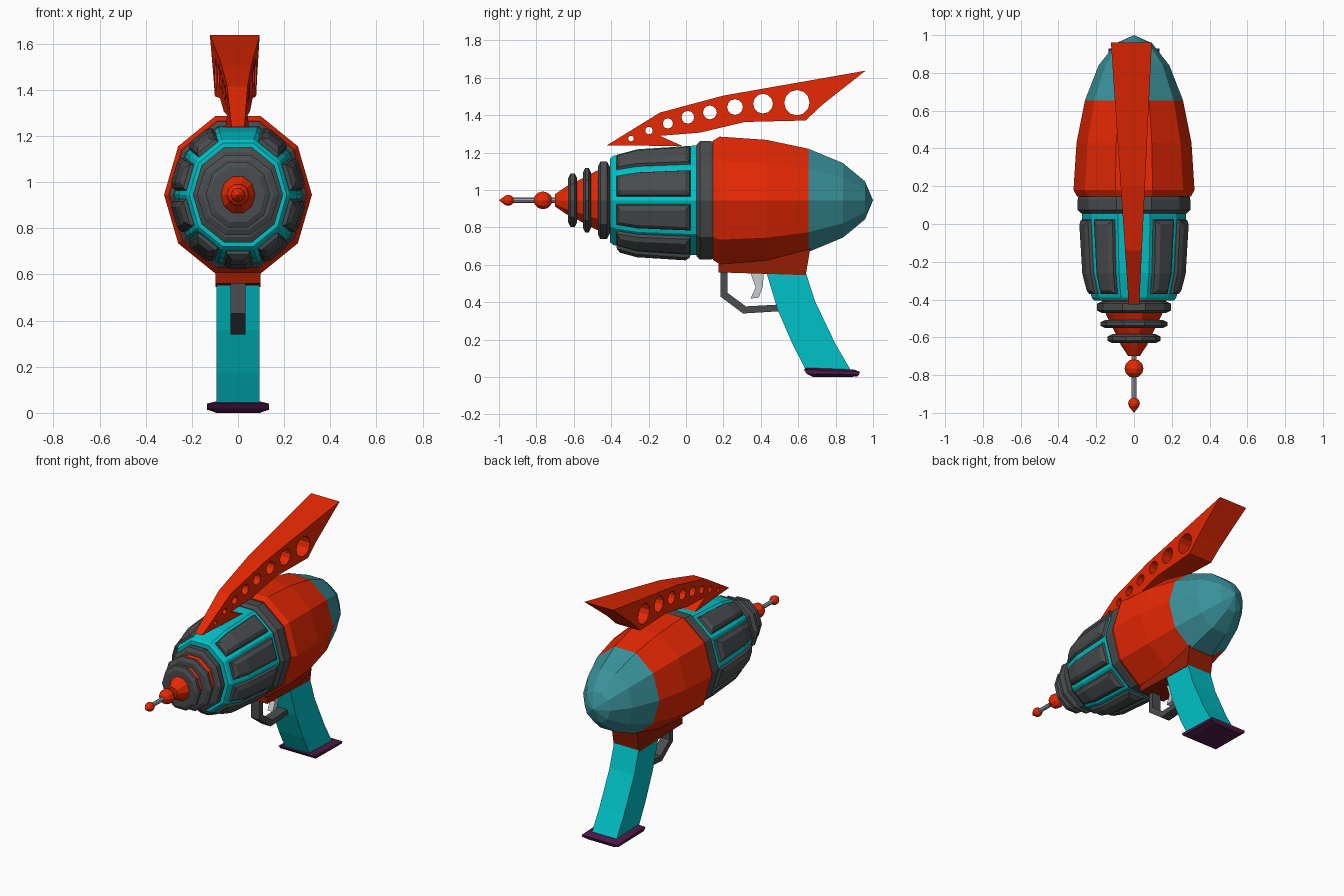
import bpy, bmesh, math

if "Cube" in bpy.data.objects:
    bpy.data.objects.remove(bpy.data.objects["Cube"])

AXIS_Z = 0.945   # height of the barrel axis
SQUASH = 0.895   # the hull is a little narrower than tall


def material(name, rgb):
    m = bpy.data.materials.new(name)
    m.diffuse_color = (*rgb, 1)
    m.use_nodes = True
    m.node_tree.nodes["Principled BSDF"].inputs["Base Color"].default_value = m.diffuse_color
    return m


RED = material("red", (0.80, 0.021, 0.001))
DARK_RED = material("dark red", (0.30, 0.012, 0.001))
TEAL = material("teal", (0.0, 0.54, 0.57))
GLASS = material("dusty teal", (0.042, 0.29, 0.33))
CHARCOAL = material("charcoal", (0.068, 0.072, 0.075))
PURPLE = material("dark purple", (0.075, 0.010, 0.065))
STEEL = material("steel", (0.34, 0.37, 0.39))
SILVER = material("silver", (0.58, 0.61, 0.63))


def finish(name, bm, mats):
    bmesh.ops.recalc_face_normals(bm, faces=bm.faces[:])
    me = bpy.data.meshes.new(name)
    bm.to_mesh(me)
    bm.free()
    for m in mats:
        me.materials.append(m)
    ob = bpy.data.objects.new(name, me)
    bpy.context.collection.objects.link(ob)
    return ob


def lathe_bm(profile, sides=10, squash=SQUASH):
    """Revolve (y, radius) points around the barrel axis."""
    bm = bmesh.new()
    rings = []
    for y, r in profile:
        if r < 1e-4:
            rings.append([bm.verts.new((0, y, AXIS_Z))])
            continue
        rings.append([bm.verts.new((squash * r * math.cos(math.tau * i / sides), y,
                                    AXIS_Z + r * math.sin(math.tau * i / sides)))
                      for i in range(sides)])
    strips = [[] for _ in range(sides)]
    for a, b in zip(rings, rings[1:]):
        for i in range(sides):
            j = (i + 1) % sides
            if len(a) == 1:
                vs = (a[0], b[i], b[j])
            elif len(b) == 1:
                vs = (a[i], a[j], b[0])
            else:
                vs = (a[i], a[j], b[j], b[i])
            strips[i].append(bm.faces.new(vs))
    for ring in (rings[0], rings[-1]):
        if len(ring) > 1:
            bm.faces.new(ring)
    bmesh.ops.recalc_face_normals(bm, faces=bm.faces[:])
    bm.normal_update()
    return bm, strips


def lathe(name, profile, mat, sides=10, squash=SQUASH):
    return finish(name, lathe_bm(profile, sides, squash)[0], [mat])


def slab(name, outline, half, mat):
    """Extrude a (y, z) outline to both sides of x = 0."""
    bm = bmesh.new()
    left, right = ([bm.verts.new((x, y, z)) for y, z in outline] for x in (-half, half))
    bm.faces.new(left)
    bm.faces.new(right)
    n = len(outline)
    for i in range(n):
        j = (i + 1) % n
        bm.faces.new((left[i], left[j], right[j], right[i]))
    return finish(name, bm, [mat])


# Rear hull with tinted tail cone
bm, _ = lathe_bm([(0.145, 0.336), (0.18, 0.358), (0.43, 0.34), (0.655, 0.29),
                  (0.84, 0.209), (0.957, 0.107), (1.0, 0)])
for f in bm.faces:
    f.material_index = int(f.calc_center_median().y > 0.66)
finish("rear_hull", bm, [RED, GLASS])

# Collar between the hull and the barrel
lathe("collar", [(0.055, 0.312), (0.075, 0.333), (0.13, 0.333), (0.16, 0.325)], CHARCOAL)

# Barrel with raised dark panels on every side except the top
bm, strips = lathe_bm([(-0.405, 0.236), (-0.39, 0.25), (-0.26, 0.287), (0.045, 0.308), (0.06, 0.308)])
for i, strip in enumerate(strips):
    if i == 2:
        continue
    panel = strip[1:3]
    bmesh.ops.inset_region(bm, faces=panel, thickness=0.02, use_even_offset=True)
    for thick, depth in ((0.005, 0.016), (0.022, 0.015)):
        rim = bmesh.ops.inset_region(bm, faces=panel, thickness=thick, depth=depth,
                                     use_even_offset=True)["faces"]
        for f in rim + panel:
            f.material_index = 1
finish("barrel", bm, [TEAL, CHARCOAL])

# Stepped nose cone and its cooling rings
lathe("nose_cone", [(-0.70, 0.035), (-0.685, 0.045), (-0.64, 0.078), (-0.57, 0.115),
                    (-0.48, 0.165), (-0.39, 0.195)], RED)
for k, (y0, y1, r, sq) in enumerate([(-0.47, -0.41, 0.217, 0.9), (-0.55, -0.508, 0.182, 0.98),
                                     (-0.63, -0.583, 0.15, 0.93)]):
    lathe(f"cooling_ring_{k + 1}", [(y0, r - 0.025), (y0 + 0.012, r), (y1 - 0.012, r),
                                    (y1, r - 0.025)], CHARCOAL, squash=sq)

# Antenna rod, ball and pointed tip
lathe("antenna_rod", [(-0.95, 0.014), (-0.69, 0.014)], STEEL, 8, 1)


def arc(y, r, n=6):
    return [(y - r * math.cos(math.pi * i / n), r * math.sin(math.pi * i / n)) for i in range(n + 1)]


lathe("antenna_ball", arc(-0.765, 0.05), RED, 10, 1)
lathe("antenna_tip", [(-1.0, 0), (-0.985, 0.012)] + arc(-0.95, 0.031)[2:], RED, 10, 1)

# Top fin: filled outline with round holes, tapered towards the front
fin_outline = [(-0.425, 1.238), (-0.14, 1.414), (0.2, 1.505), (0.96, 1.638), (0.73, 1.457),
               (0.64, 1.372), (0.315, 1.364), (0.075, 1.307), (-0.14, 1.29), (-0.02, 1.236)]
holes = [(-0.294, 1.275, 0.015), (-0.198, 1.318, 0.02), (-0.097, 1.356, 0.027), (0.01, 1.389, 0.034),
         (0.128, 1.415, 0.037), (0.262, 1.444, 0.042), (0.412, 1.462, 0.053), (0.593, 1.467, 0.068)]
loops = [fin_outline] + [[(y + r * math.cos(math.tau * i / 12), z + r * math.sin(math.tau * i / 12))
                          for i in range(12)] for y, z, r in holes]
cu = bpy.data.curves.new("fin_curve", "CURVE")
cu.dimensions = "2D"
cu.fill_mode = "BOTH"
cu.extrude = 1.0
for pts in loops:
    sp = cu.splines.new("POLY")
    sp.points.add(len(pts) - 1)
    for p, (y, z) in zip(sp.points, pts):
        p.co = (y, z, 0, 1)
    sp.use_cyclic_u = True
tmp = bpy.data.objects.new("fin_curve", cu)
bpy.context.collection.objects.link(tmp)
bpy.context.view_layer.update()
bm = bmesh.new()
bm.from_mesh(tmp.to_mesh())
tmp.to_mesh_clear()
bpy.data.objects.remove(tmp)
bmesh.ops.remove_doubles(bm, verts=bm.verts[:], dist=1e-5)
for v in bm.verts:
    y, z, side = v.co
    t = (y + 0.425) / 1.385
    v.co = (side * (0.028 + 0.080 * t) - 0.014 * t, y, z)
for f in bm.faces:
    f.material_index = 0
    f.smooth = False
finish("top_fin", bm, [RED])

# Grip mount, grip, guard and trigger
slab("grip_mount", [(0.175, 0.56), (0.64, 0.545), (0.665, 0.69), (0.175, 0.69)], 0.097, DARK_RED)
slab("grip", [(0.43, 0.56), (0.64, 0.56), (0.69, 0.405), (0.80, 0.175), (0.885, 0.03),
              (0.645, 0.03), (0.57, 0.175), (0.49, 0.36)], 0.093, TEAL)
slab("trigger_guard", [(0.185, 0.58), (0.185, 0.43), (0.305, 0.34), (0.50, 0.352), (0.50, 0.388),
                       (0.32, 0.378), (0.223, 0.45), (0.223, 0.58)], 0.033, CHARCOAL)
slab("trigger", [(0.34, 0.57), (0.415, 0.57), (0.412, 0.49), (0.39, 0.425), (0.345, 0.42),
                 (0.372, 0.48)], 0.02, SILVER)

# Grip base plate with chamfered rims: (half width, front y, back y, front z, back z)
bm = bmesh.new()
levels = [(0.095, 0.68, 0.915, 0.0, 0.002), (0.135, 0.645, 0.925, 0.018, 0.014),
          (0.135, 0.63, 0.93, 0.04, 0.028), (0.095, 0.645, 0.90, 0.05, 0.04)]
rings = [[bm.verts.new(c) for c in ((-w, a, za), (w, a, za), (w, b, zb), (-w, b, zb))]
         for w, a, b, za, zb in levels]
for lo, hi in zip(rings, rings[1:]):
    for i in range(4):
        j = (i + 1) % 4
        bm.faces.new((lo[i], lo[j], hi[j], hi[i]))
bm.faces.new(rings[0])
bm.faces.new(rings[-1])
finish("grip_base", bm, [PURPLE])
